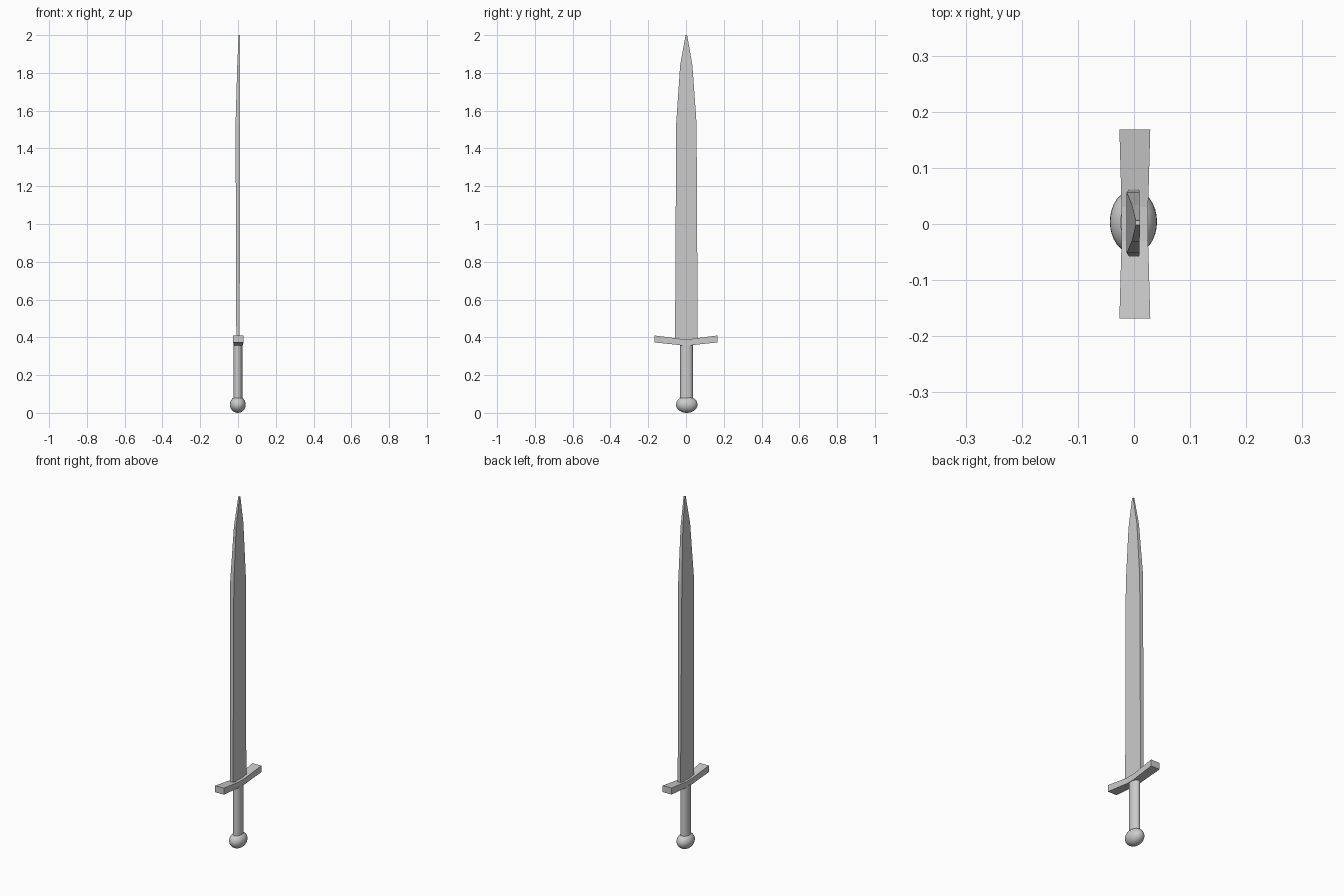
import bpy, bmesh

if "Cube" in bpy.data.objects:
    bpy.data.objects.remove(bpy.data.objects["Cube"])


def loft(name, rings):
    """Skin a list of four-cornered rings into a closed solid."""
    bm = bmesh.new()
    loops = [[bm.verts.new(p) for p in ring] for ring in rings]
    for a, b in zip(loops, loops[1:]):
        for i in range(4):
            j = (i + 1) % 4
            bm.faces.new((a[i], a[j], b[j], b[i]))
    bm.faces.new(loops[0])
    bm.faces.new(loops[-1])
    bmesh.ops.recalc_face_normals(bm, faces=bm.faces)
    mesh = bpy.data.meshes.new(name)
    bm.to_mesh(mesh)
    bm.free()
    obj = bpy.data.objects.new(name, mesh)
    bpy.context.collection.objects.link(obj)
    return obj


def box_ring(x0, x1, y0, y1, z):
    return [(x0, y0, z), (x1, y0, z), (x1, y1, z), (x0, y1, z)]


# Blade: slim slab, slightly thicker before the taper to the tip
loft("blade", [box_ring(*r) for r in (
    (-0.009, 0.009, -0.058, 0.062, 0.38),
    (-0.013, 0.010, -0.052, 0.056, 1.53),
    (-0.004, 0.010, -0.031, 0.034, 1.84),
    (0.003, 0.011, -0.002, 0.006, 2.00))])

# Crossguard: upswept bar that flares toward its ends (y, half width, bottom, top)
half = [(0.168, 0.0275, 0.373, 0.410), (0.06, 0.0245, 0.362, 0.396),
        (0.03, 0.0235, 0.358, 0.392)]
stations = [(-y, w, a, b) for y, w, a, b in half] + half[::-1]
loft("crossguard", [
    [(0.0015 - w, y, a), (0.0015 + w, y, a), (0.0015 + w, y, b), (0.0015 - w, y, b)]
    for y, w, a, b in stations])

# Grip: oval cylinder
bpy.ops.mesh.primitive_cylinder_add(vertices=24, radius=1, depth=1, location=(-0.001, 0.003, 0.215))
grip = bpy.context.object
grip.name = "grip"
grip.scale = (0.024, 0.034, 0.30)
bpy.ops.object.transform_apply(location=False, rotation=False, scale=True)
bpy.ops.object.shade_smooth_by_angle()

# Pommel: flattened ball
bpy.ops.mesh.primitive_uv_sphere_add(segments=32, ring_count=16, radius=1, location=(-0.001, 0.004, 0.044))
pommel = bpy.context.object
pommel.name = "pommel"
pommel.scale = (0.042, 0.057, 0.044)
bpy.ops.object.transform_apply(location=False, rotation=False, scale=True)
bpy.ops.object.shade_smooth_by_angle()
